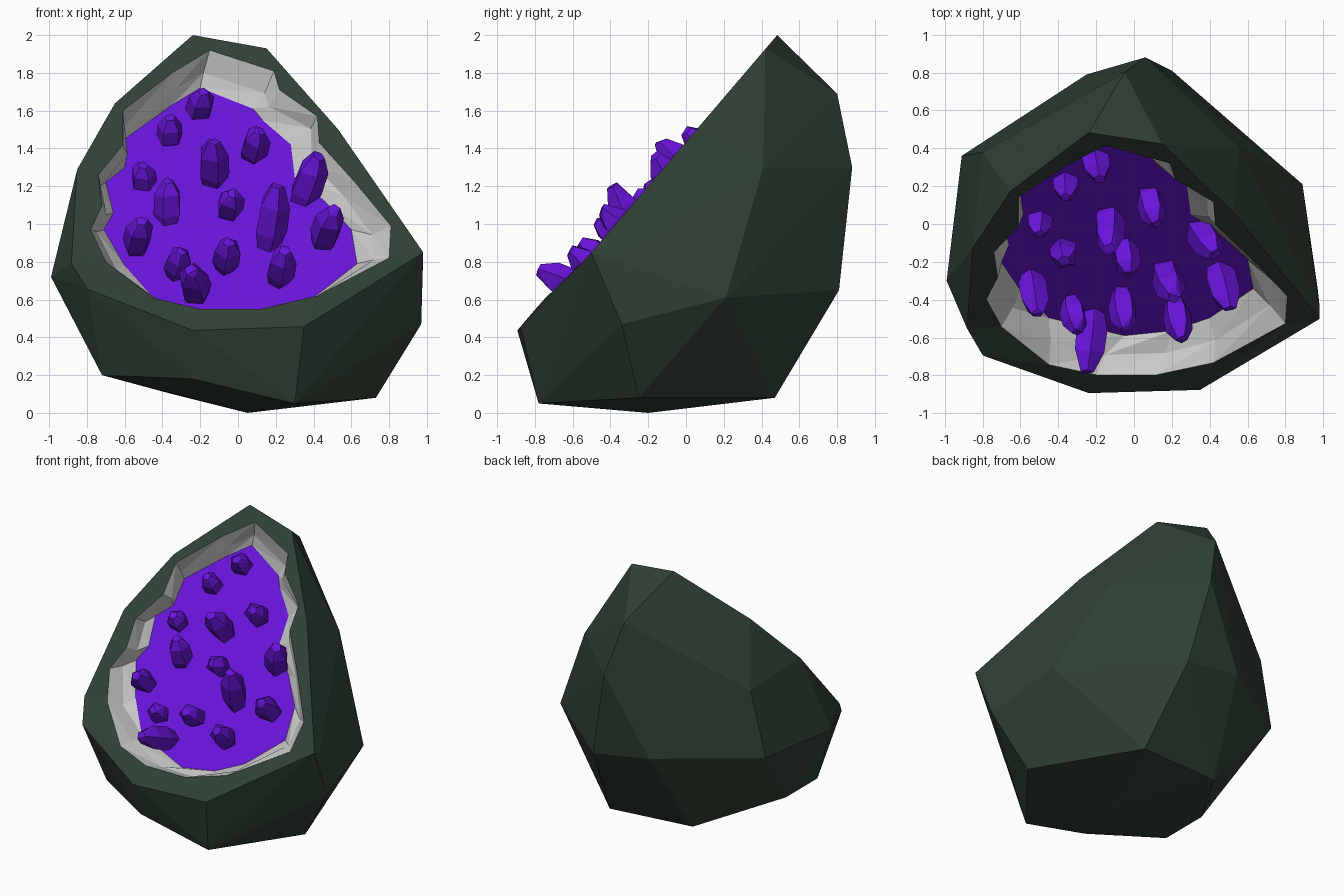
import bpy, bmesh, math, random
from mathutils import Vector

if "Cube" in bpy.data.objects:
    bpy.data.objects.remove(bpy.data.objects["Cube"])

random.seed(4)
SLOPE = 1.17
CUT_N = Vector((0, -SLOPE, 1)).normalized()


def on_plane(x, z, offset):
    """Point seen at (x, z) from the front, on the sloped plane z = offset + SLOPE*y."""
    return Vector((x, (z - offset) / SLOPE, z))


def lip(p):
    """Bulge the low front part of the rim slightly forward."""
    return p - Vector((0, 0.04 * min(1, max(0, (0.8 - p.z) / 0.2)), 0))


def material(name, color):
    m = bpy.data.materials.new(name)
    m.diffuse_color = (*color, 1)
    m.use_nodes = True
    m.node_tree.nodes["Principled BSDF"].inputs["Base Color"].default_value = m.diffuse_color
    return m


def finish(bm, name, mat=None):
    mesh = bpy.data.meshes.new(name)
    bm.to_mesh(mesh)
    bm.free()
    ob = bpy.data.objects.new(name, mesh)
    bpy.context.collection.objects.link(ob)
    if mat:
        mesh.materials.append(mat)
    return ob


stone = material("dark_stone", (0.03, 0.053, 0.035))
purple = material("purple_crystal", (0.14, 0.007, 0.7))
RIM, BED = 1.435, 1.19

# Cavity outlines seen from the front: opening edge and crystal bed edge
opening = [(-.15, 1.92), (.19, 1.81), (.22, 1.71), (.42, 1.57), (.43, 1.43),
           (.62, 1.22), (.81, .99), (.80, .82), (.42, .62), (.12, .55),
           (-.2, .55), (-.45, .61), (-.7, .80), (-.78, .97), (-.72, 1.1),
           (-.74, 1.26), (-.61, 1.42), (-.61, 1.6), (-.35, 1.8)]
bed = [(-.2, 1.72), (.08, 1.61), (.13, 1.55), (.28, 1.42), (.3, 1.25),
       (.46, 1.12), (.6, .97), (.63, .79), (.40, .61), (.2, .53),
       (-.05, .5), (-.45, .61), (-.6, .78), (-.71, .97), (-.66, 1.06),
       (-.70, 1.22), (-.6, 1.3), (-.6, 1.45), (-.35, 1.63)]
rim_pts = [on_plane(x, z, RIM) for x, z in opening]
bed_pts = [on_plane(x, z, BED) for x, z in bed]

# Rock shell: hull of a few corner points, sliced by the sloped plane
outer_rim = [(-.24, 2.0), (.15, 1.93), (.53, 1.5), (.98, .85), (.35, .46),
             (-.24, .44), (-.80, .66), (-.88, .79), (-.85, 1.29), (-.65, 1.64)]
body = [(-.05, .80, 1.69), (.06, .88, 1.3), (-.25, .79, .72), (.2, .81, .65),
        (-.52, .35, 1.56), (-.8, .38, 1.22), (-.91, .36, .74), (-.99, -.3, .72),
        (.55, .41, 1.3), (.89, .21, .61), (.97, -.34, .47), (.98, -.43, .82),
        (.73, -.25, .08), (.3, .47, .08), (-.35, .42, .1), (.05, -.2, 0),
        (.3, -.78, .05), (-.24, -.8, .18), (-.72, -.15, .2), (-.72, -.52, .2)]
bm = bmesh.new()
for x, z in outer_rim:
    bm.verts.new(on_plane(x, z, RIM) + CUT_N * 0.005)
for p in body:
    bm.verts.new(p)
res = bmesh.ops.convex_hull(bm, input=bm.verts[:])
bmesh.ops.delete(bm, geom=[v for v in bm.verts if not v.link_faces], context='VERTS')
bmesh.ops.bisect_plane(bm, geom=bm.verts[:] + bm.edges[:] + bm.faces[:], dist=1e-5,
                       plane_co=(0, 0, RIM), plane_no=CUT_N, clear_outer=True)

# Flat rim between the rock edge and the cavity opening
edges = [e for e in bm.edges if e.is_boundary]
loop = [bm.verts.new(p) for p in rim_pts]
edges += [bm.edges.new((loop[i - 1], loop[i])) for i in range(len(loop))]
rim_verts = {v for e in edges for v in e.verts}
fill = bmesh.ops.triangle_fill(bm, use_beauty=True, use_dissolve=False,
                               edges=edges, normal=CUT_N)
bmesh.ops.recalc_face_normals(bm, faces=bm.faces[:])
rim_face = next(f for f in fill["geom"] if isinstance(f, bmesh.types.BMFace))
if rim_face.normal.dot(CUT_N) < 0:
    bmesh.ops.reverse_faces(bm, faces=bm.faces[:])
for v in rim_verts:
    v.co = lip(v.co)
finish(bm, "rock_shell", stone)
rim_pts = [lip(p) for p in rim_pts]

# Grey faceted cavity wall
mid_pts = [(a * .6 + b * .4) - CUT_N * .03 + Vector((random.uniform(-.025, .025), 0,
           random.uniform(-.025, .025))) for a, b in zip(rim_pts, bed_pts)]
bm = bmesh.new()
rings = [[bm.verts.new(p) for p in pts] for pts in (rim_pts, mid_pts, bed_pts)]
for hi, lo in zip(rings, rings[1:]):
    for i in range(len(hi)):
        j = (i + 1) % len(hi)
        bm.faces.new((lo[i], lo[j], hi[j]))
        bm.faces.new((lo[i], hi[j], hi[i]))
finish(bm, "cavity_wall")

# Purple bed at the bottom of the cavity
bm = bmesh.new()
bm.faces.new([bm.verts.new(p) for p in reversed(bed_pts)])
finish(bm, "crystal_bed", purple)


def crystal(name, center, axis, length, r):
    """Five-sided shard with a narrowed base and a bevelled tip."""
    bm = bmesh.new()
    rot = axis.to_track_quat('Z', 'Y')
    spin = random.uniform(0, 6)
    for t, k in ((-.5, .6), (-.15, 1.0), (.25, .95), (.5, .42)):
        for i in range(5):
            a = spin + math.tau * i / 5
            p = Vector((math.cos(a) * r * k, math.sin(a) * r * k,
                        length * (t + random.uniform(-.04, .04))))
            bm.verts.new(center + rot @ p)
    bmesh.ops.convex_hull(bm, input=bm.verts[:])
    bmesh.ops.delete(bm, geom=[v for v in bm.verts if not v.link_faces], context='VERTS')
    bmesh.ops.recalc_face_normals(bm, faces=bm.faces[:])
    finish(bm, name, purple)


# Crystals: centre x, y, z, height from the front, depth from the top, sideways lean
shards = [(-.2, .33, 1.62, .2, .22, .03), (-.36, .21, 1.48, .19, .17, 0),
          (-.5, .01, 1.24, .18, .17, 0), (-.37, -.15, 1.1, .28, .15, 0),
          (-.53, -.36, .93, .21, .25, .03), (-.32, -.48, .79, .17, .2, .03),
          (-.23, -.61, .68, .2, .36, -.03), (-.06, -.45, .83, .19, .24, .02),
          (-.04, -.17, 1.1, .17, .22, .02), (-.13, -.02, 1.31, .29, .27, 0),
          (.09, .1, 1.41, .21, .24, .04), (.18, -.3, 1.02, .38, .22, .05),
          (.37, -.07, 1.21, .34, .24, .1), (.47, -.32, .97, .25, .29, .06),
          (.23, -.5, .77, .22, .25, .03)]
for n, (x, y, z, h, d, lean) in enumerate(shards, 1):
    size = math.hypot(h, d)
    crystal(f"crystal_{n}", Vector((x, y, z)), Vector((lean, .08 - d, h - .08)),
            size - .05, .045 + .1 * size)
